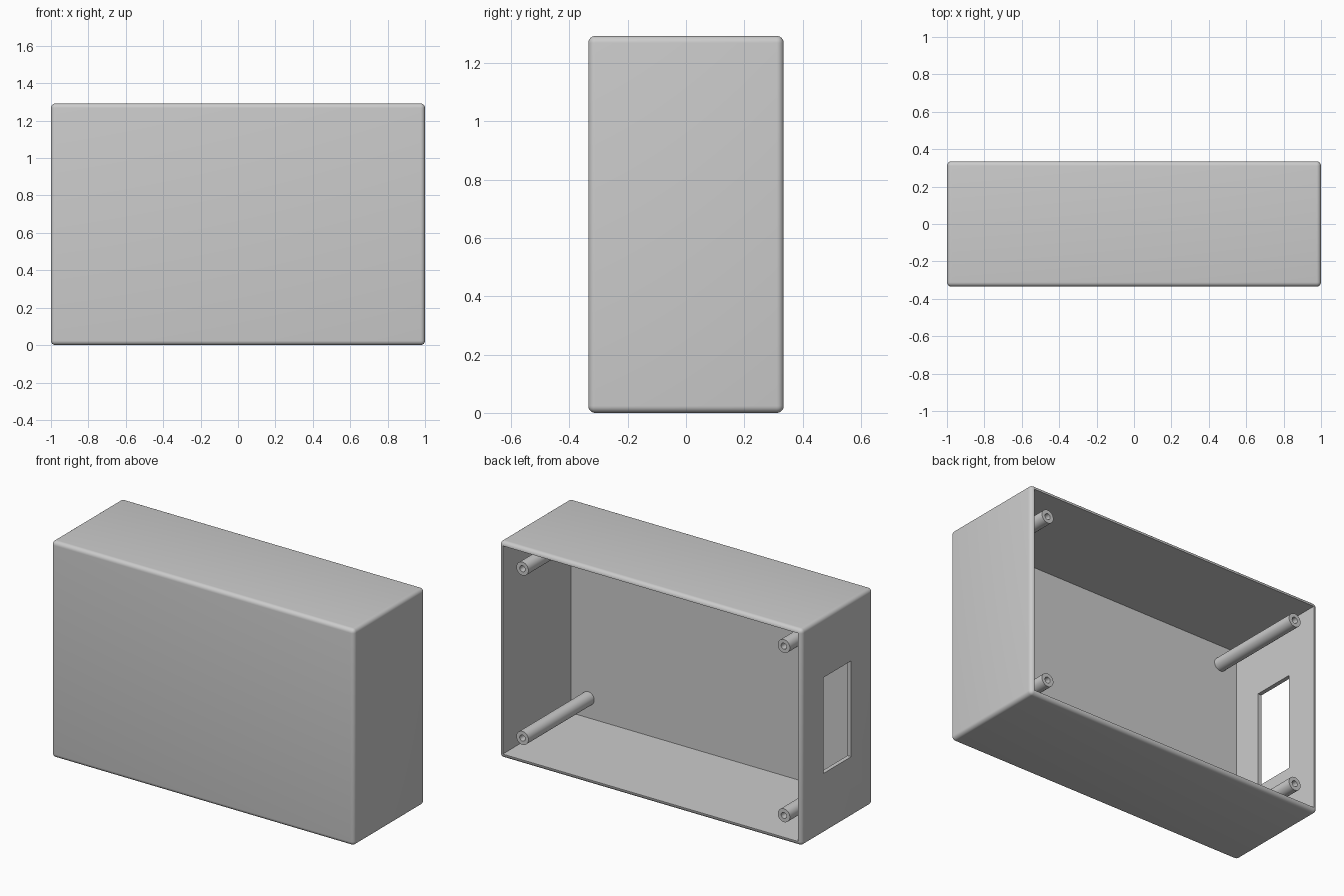
import bpy
import bmesh
import math
from mathutils import Matrix, Vector

if "Cube" in bpy.data.objects:
    bpy.data.objects.remove(bpy.data.objects["Cube"], do_unlink=True)

# Overall dimensions
WIDTH, DEPTH, HEIGHT = 2.0, 0.67, 1.292
WALL, ROUND = 0.025, 0.024
MID = HEIGHT / 2

grey = bpy.data.materials.new("plain grey")
grey.use_nodes = True
grey.diffuse_color = (0.6, 0.6, 0.6, 1)
grey.node_tree.nodes["Principled BSDF"].inputs["Base Color"].default_value = (0.6, 0.6, 0.6, 1)


def make_object(name, bm):
    bmesh.ops.recalc_face_normals(bm, faces=bm.faces)
    mesh = bpy.data.meshes.new(name)
    bm.to_mesh(mesh)
    bm.free()
    mesh.materials.append(grey)
    obj = bpy.data.objects.new(name, mesh)
    bpy.context.collection.objects.link(obj)
    return obj


def make_box(name, centre, size, rounding=0):
    bm = bmesh.new()
    bmesh.ops.create_cube(bm, size=1, matrix=Matrix.Translation(centre) @ Matrix.Diagonal((*size, 1)))
    if rounding:
        bmesh.ops.bevel(bm, geom=bm.edges[:], offset=rounding, segments=6,
                        profile=0.5, affect='EDGES')
    return make_object(name, bm)


def activate(obj):
    bpy.ops.object.select_all(action='DESELECT')
    obj.select_set(True)
    bpy.context.view_layer.objects.active = obj


def cut(obj, cutter):
    activate(obj)
    mod = obj.modifiers.new("cut", 'BOOLEAN')
    mod.operation, mod.solver, mod.object = 'DIFFERENCE', 'EXACT', cutter
    bpy.ops.object.modifier_apply(modifier=mod.name)
    bpy.data.objects.remove(cutter, do_unlink=True)


def smooth(obj):
    activate(obj)
    bpy.ops.object.shade_smooth_by_angle(angle=math.radians(35))


# Rounded case, hollow and open at the back, with a slot in one end wall
case = make_box("case_shell", (0, 0, MID), (WIDTH, DEPTH, HEIGHT), ROUND)
cut(case, make_box("cavity_cutter", (0, WALL + 0.1, MID),
                   (WIDTH - 2 * WALL, DEPTH + 0.2 - 0.0, HEIGHT - 2 * WALL)))
cut(case, make_box("slot_cutter", (-WIDTH / 2, 0, MID), (0.2, 0.26, 0.572)))
smooth(case)


# Screw posts: turned tubes with a blind hole, one near each corner
def screw_post(name, x, z):
    base, tip, hole_floor = -DEPTH / 2 + WALL / 2, 0.31, 0.16
    outer, inner = 0.04, 0.018
    profile = [(0, base), (outer, base), (outer, tip), (inner, tip), (inner, hole_floor), (0, hole_floor)]
    bm = bmesh.new()
    verts = [bm.verts.new((x + r, y, z)) for r, y in profile]
    edges = [bm.edges.new(pair) for pair in zip(verts, verts[1:])]
    bmesh.ops.spin(bm, geom=verts + edges, cent=Vector((x, 0, z)), axis=(0, 1, 0),
                   angle=math.tau, steps=32, use_merge=False)
    bmesh.ops.remove_doubles(bm, verts=bm.verts, dist=0.0005)
    smooth(make_object(name, bm))


for side, x in (("left", 0.863), ("right", -0.863)):
    for level, dz in (("upper", 0.505), ("lower", -0.505)):
        screw_post(f"{level}_{side}_screw_post", x, MID + dz)
